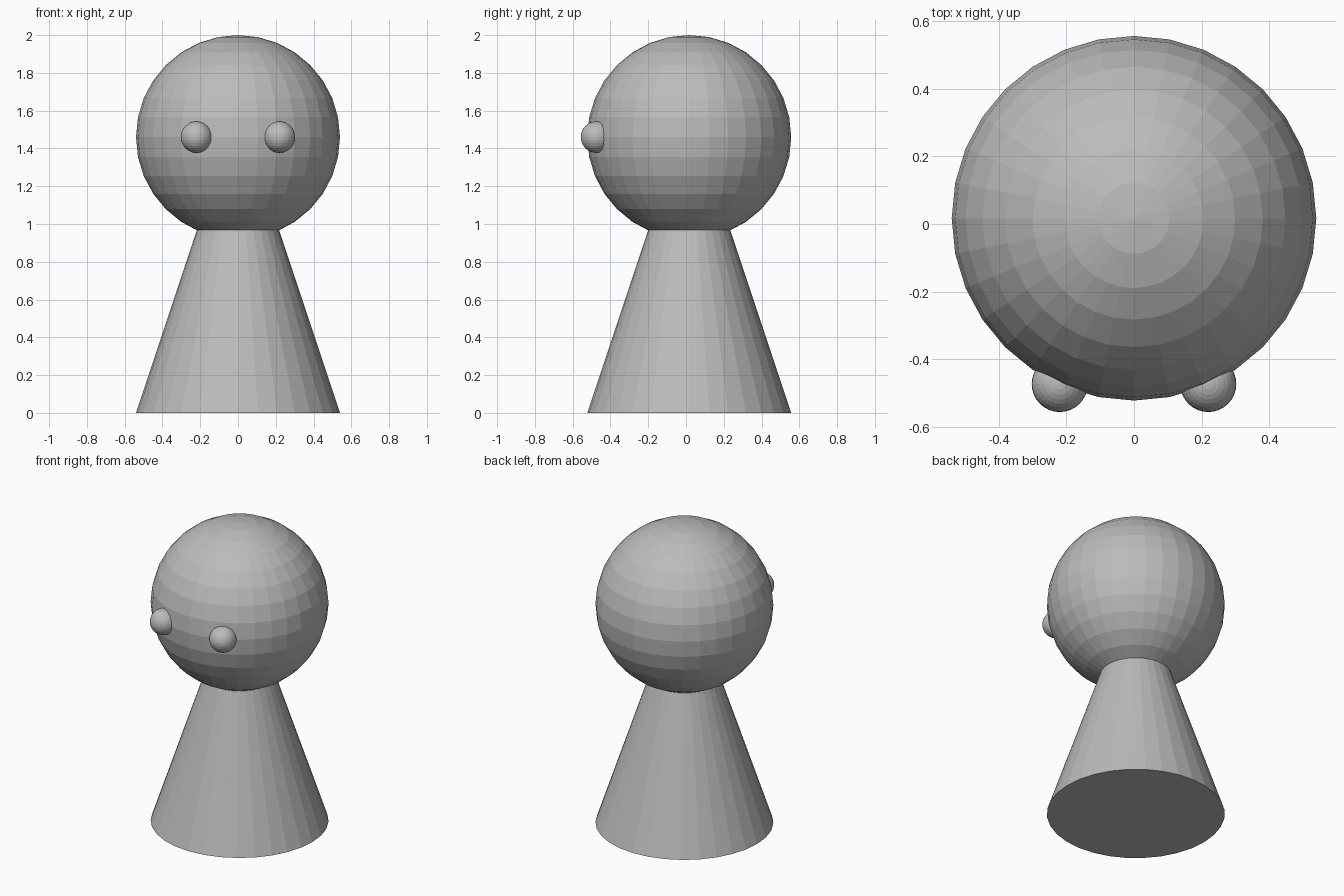
import bpy

default = bpy.data.objects.get("Cube")
if default:
    bpy.data.objects.remove(default, do_unlink=True)

R = 0.54          # head and base radius
CY = 0.017        # depth of the body axis
HEAD_Z = 2 - R

grey = bpy.data.materials.new("plain grey")
grey.use_nodes = True
colour = (0.5, 0.5, 0.5, 1)
grey.diffuse_color = colour
grey.node_tree.nodes["Principled BSDF"].inputs["Base Color"].default_value = colour


def finish(name):
    obj = bpy.context.object
    obj.name = name
    obj.data.materials.append(grey)


def ball(name, radius, location):
    bpy.ops.mesh.primitive_uv_sphere_add(segments=32, ring_count=16,
                                         radius=radius, location=location)
    finish(name)


# Conical body, its tip hidden in the head
bpy.ops.mesh.primitive_cone_add(vertices=32, radius1=R, radius2=0, depth=3 * R,
                                location=(0, CY, 1.5 * R))
finish("body")

# Round head
ball("head", R, (0, CY, HEAD_Z))

# Eyes
for side, x in (("left", 0.22), ("right", -0.22)):
    ball(side + "_eye", 0.083, (x, -0.474, HEAD_Z))
